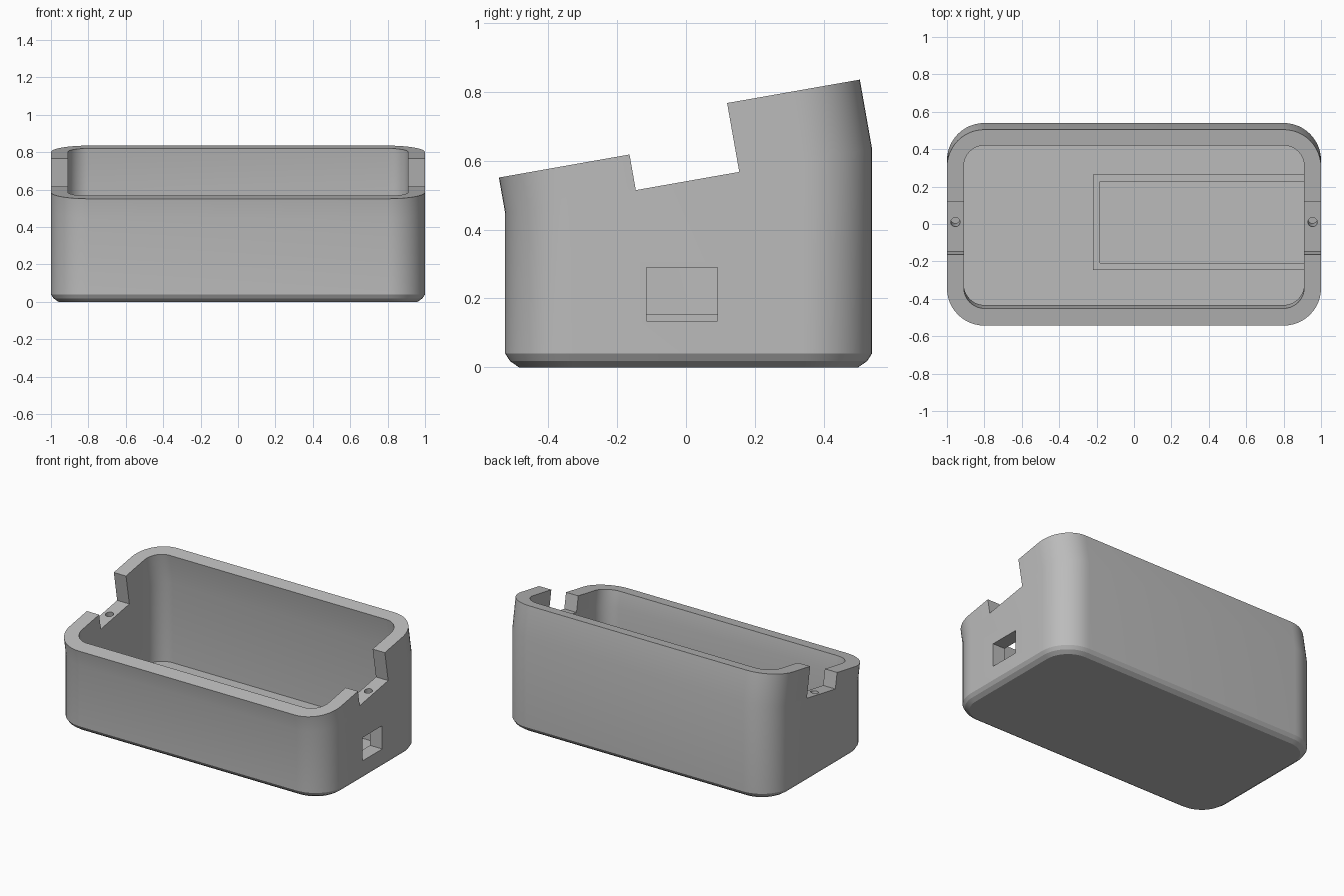
import bpy
import bmesh
from math import radians, sin, cos, tan, pi
from mathutils import Matrix, Vector

TILT = radians(10)
BEND_Z = 0.54          # height of the tilted bend plane at y = 0
NORMAL = Vector((0, -sin(TILT), cos(TILT)))
FRONT_LIP, BACK_LIP = 0.105, 0.203
FLOOR = 0.09

cube = bpy.data.objects.get("Cube")
if cube:
    bpy.data.objects.remove(cube, do_unlink=True)

grey = bpy.data.materials.new("plain grey")
grey.use_nodes = True
colour = (0.5, 0.5, 0.5, 1)
grey.diffuse_color = colour
grey.node_tree.nodes["Principled BSDF"].inputs["Base Color"].default_value = colour


def make_object(name, bm):
    bmesh.ops.recalc_face_normals(bm, faces=bm.faces)
    mesh = bpy.data.meshes.new(name)
    bm.to_mesh(mesh)
    bm.free()
    mesh.materials.append(grey)
    obj = bpy.data.objects.new(name, mesh)
    bpy.context.collection.objects.link(obj)
    return obj


def rounded_rect(half_x, y0, y1, radius, steps=12):
    """Counter-clockwise outline with round corners."""
    centres = [(half_x - radius, y1 - radius), (radius - half_x, y1 - radius),
               (radius - half_x, y0 + radius), (half_x - radius, y0 + radius)]
    points = []
    for quarter, (cx, cy) in enumerate(centres):
        for i in range(steps + 1):
            a = (quarter + i / steps) * pi / 2
            points.append(Vector((cx + radius * cos(a), cy + radius * sin(a), 0)))
    return points


def at_height(points, z):
    return [Vector((p.x, p.y, z)) for p in points]


def on_bend(points, lift=0):
    """Project an outline up to the tilted plane, then lift it square to it."""
    return [Vector((p.x, p.y, BEND_Z + p.y * tan(TILT))) + NORMAL * lift for p in points]


def outer(inset):
    return rounded_rect(1 - inset, -0.525 + inset, 0.54 - inset, 0.2 - inset)


def box(bm, low, high, matrix=Matrix()):
    low, high = Vector(low), Vector(high)
    place = Matrix.Translation((low + high) / 2) @ Matrix.Diagonal((*(high - low), 1))
    bmesh.ops.create_cube(bm, size=1, matrix=matrix @ place)


def cut(target, bm):
    """Subtract a temporary solid from the target."""
    tool = make_object("cutter", bm)
    tool.hide_render = True
    mod = target.modifiers.new("cut", "BOOLEAN")
    mod.operation = "DIFFERENCE"
    mod.solver = "EXACT"
    mod.object = tool
    bpy.ops.object.select_all(action="DESELECT")
    bpy.context.view_layer.objects.active = target
    target.select_set(True)
    bpy.ops.object.modifier_apply(modifier=mod.name)
    bpy.data.objects.remove(tool, do_unlink=True)


# Open shell: outer skin up, over the rim, and down the cavity
inner = rounded_rect(0.91, -0.433, 0.455, 0.11)
layers = [at_height(outer(0.04), 0), at_height(outer(0.014), 0.018),
          at_height(outer(0), 0.04), on_bend(outer(0)), on_bend(outer(0), BACK_LIP),
          on_bend(inner, BACK_LIP), on_bend(inner), at_height(inner, FLOOR)]
bm = bmesh.new()
rings = [[bm.verts.new(p) for p in layer] for layer in layers]
count = len(inner)
for a, b in zip(rings, rings[1:]):
    for i in range(count):
        j = (i + 1) % count
        bm.faces.new((a[i], a[j], b[j], b[i]))
bm.faces.new(rings[0])
bm.faces.new(rings[-1])
shell = make_object("enclosure_shell", bm)

# Lower the front lip and notch both side walls, in the tilted frame
tilted = Matrix.Translation((0, 0, BEND_Z)) @ Matrix.Rotation(TILT, 4, "X")
bm = bmesh.new()
box(bm, (-1.2, -0.9, FRONT_LIP), (1.2, 0, 0.5), tilted)
cut(shell, bm)
bm = bmesh.new()
box(bm, (-1.2, -0.148, 0), (1.2, 0.157, 0.5), tilted)
cut(shell, bm)

# Screw holes in the notch floors
bm = bmesh.new()
for side in (-1, 1):
    bmesh.ops.create_cone(bm, cap_ends=True, segments=24, radius1=0.025, radius2=0.025,
                          depth=0.2, matrix=tilted @ Matrix.Translation((side * 0.955, 0.01, 0)))
cut(shell, bm)

# Cable port in the left wall
bm = bmesh.new()
box(bm, (0.85, -0.115, 0.135), (1.1, 0.092, 0.29))
cut(shell, bm)

# Raised board holder on the floor, open toward the port
bm = bmesh.new()
outline = [(0.915, -0.245), (-0.22, -0.245), (-0.22, 0.265), (0.915, 0.265),
           (0.915, 0.228), (-0.183, 0.228), (-0.183, -0.208), (0.915, -0.208)]
base = bm.faces.new([bm.verts.new((x, y, FLOOR - 0.01)) for x, y in outline])
raised = bmesh.ops.extrude_face_region(bm, geom=[base])
bmesh.ops.translate(bm, vec=(0, 0, 0.155 - FLOOR + 0.01),
                    verts=[v for v in raised["geom"] if isinstance(v, bmesh.types.BMVert)])
make_object("board_holder", bm)

# Smooth round corners, crisp edges
bpy.ops.object.select_all(action="DESELECT")
shell.select_set(True)
bpy.context.view_layer.objects.active = shell
bpy.ops.object.shade_smooth_by_angle(angle=radians(20))
